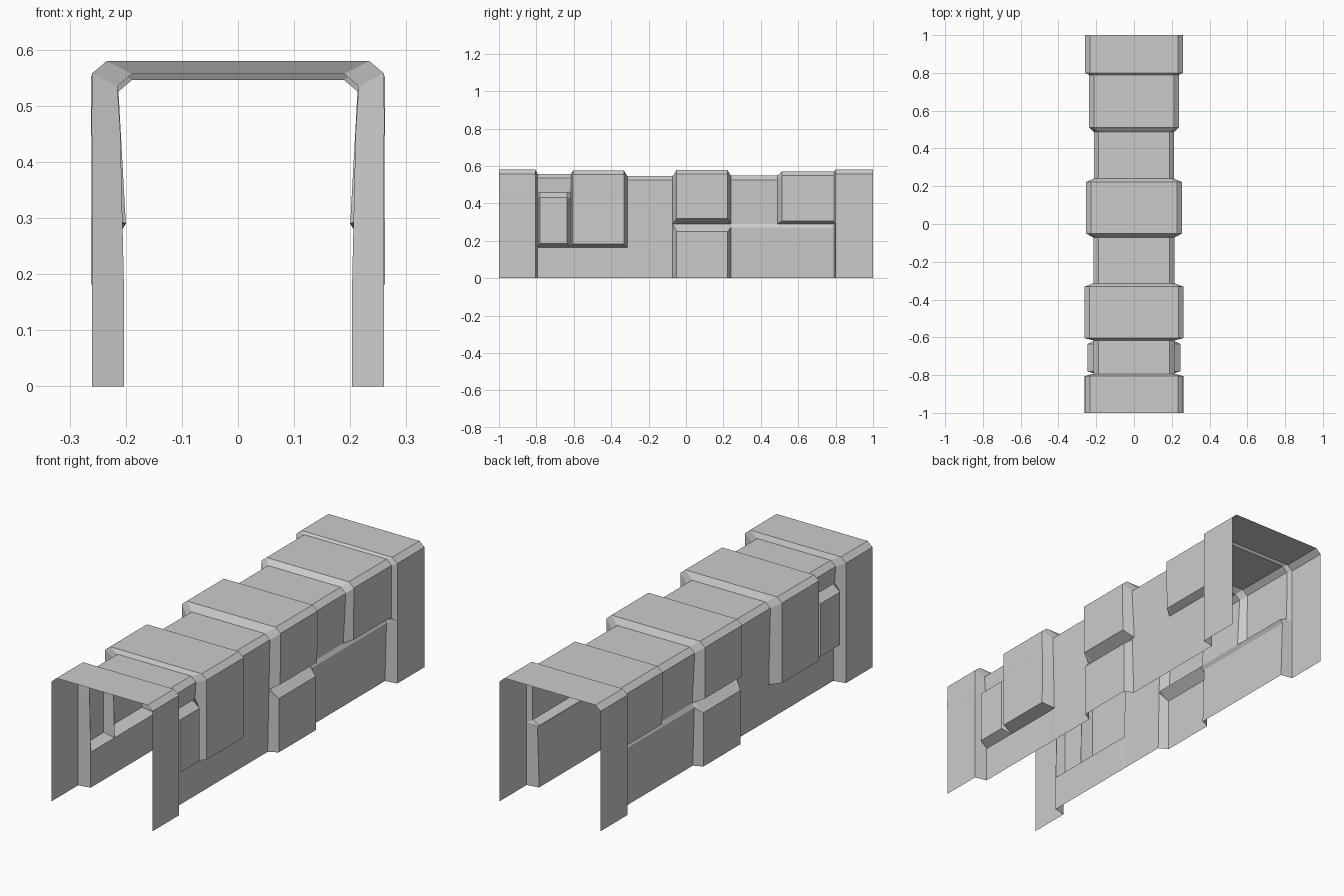
import bpy, bmesh, math

if "Cube" in bpy.data.objects:
    bpy.data.objects.remove(bpy.data.objects["Cube"])


def section(roof, eave, base=0.203, crease=(0.203, 0.165), ledge=None, foot=None, cap=None):
    """Half outline, ground to roof edge: lower wall, crease, upper panel, eave chamfer."""
    top = (eave, roof - 0.022)
    low, high = cap or (top, top)
    return [(base, 0), ledge or crease, crease, foot or crease,
            low, high, top, (eave - 0.026, roof)]


def cap_at(x):
    # heights of the small panel's sloping top edge
    return ((x, 0.43), (x + 0.001, 0.46))


MID = 0.29   # height of the ledge on the rear half
end_front = section(0.58, 0.26, 0.26, (0.26, 0.165), cap=cap_at(0.26))
small_recess = section(0.557, 0.215, cap=cap_at(0.209))
small_panel = section(0.557, 0.215, foot=(0.247, 0.185),
                      cap=((0.247, 0.43), (0.211, 0.458)))
big_panel = section(0.575, 0.262, foot=(0.262, 0.182), cap=cap_at(0.261))
plain_front = section(0.546, 0.215, crease=(0.206, 0.165), cap=cap_at(0.212))
plain_back = section(0.546, 0.215, crease=(0.208, MID))
centre = section(0.578, 0.254, 0.245, (0.201, MID), ledge=(0.245, 0.25), foot=(0.252, 0.318))
rear_recess = section(0.548, 0.213, crease=(0.2, MID), ledge=(0.211, 0.272))
rear_panel = section(0.57, 0.238, crease=(0.2, MID), ledge=(0.211, 0.272), foot=(0.236, 0.306))
end_back = section(0.58, 0.26, 0.26, (0.26, MID))

# Each bay spans two stations; gaps between bays become the bevelled steps
bays = [
    (-1.0, -0.805, end_front),
    (-0.793, -0.791, small_recess),
    (-0.78, -0.635, small_panel),
    (-0.618, -0.616, small_recess),
    (-0.604, -0.332, big_panel),
    (-0.314, -0.25, plain_front),
    (-0.15, -0.072, plain_back),
    (-0.05, 0.222, centre),
    (0.24, 0.488, rear_recess),
    (0.512, 0.79, rear_panel),
    (0.80, 1.0, end_back),
]

# Loft the whole open shell from front to back
bm = bmesh.new()
rings = []
for y0, y1, half in bays:
    outline = half + [(-x, z) for x, z in reversed(half)]
    for y in (y0, y1):
        rings.append([bm.verts.new((x, y, z)) for x, z in outline])
for a, b in zip(rings, rings[1:]):
    for j in range(len(a) - 1):
        bm.faces.new((a[j], b[j], b[j + 1], a[j + 1]))

# Clean up collapsed points and merge coplanar faces
bmesh.ops.remove_doubles(bm, verts=bm.verts, dist=0.0005)
bmesh.ops.dissolve_degenerate(bm, dist=0.0005, edges=bm.edges)
bmesh.ops.dissolve_limit(bm, angle_limit=math.radians(1.0), verts=bm.verts, edges=bm.edges)

mesh = bpy.data.meshes.new("corridor_shell")
bm.to_mesh(mesh)
bm.free()
shell = bpy.data.objects.new("corridor_shell", mesh)
bpy.context.collection.objects.link(shell)
